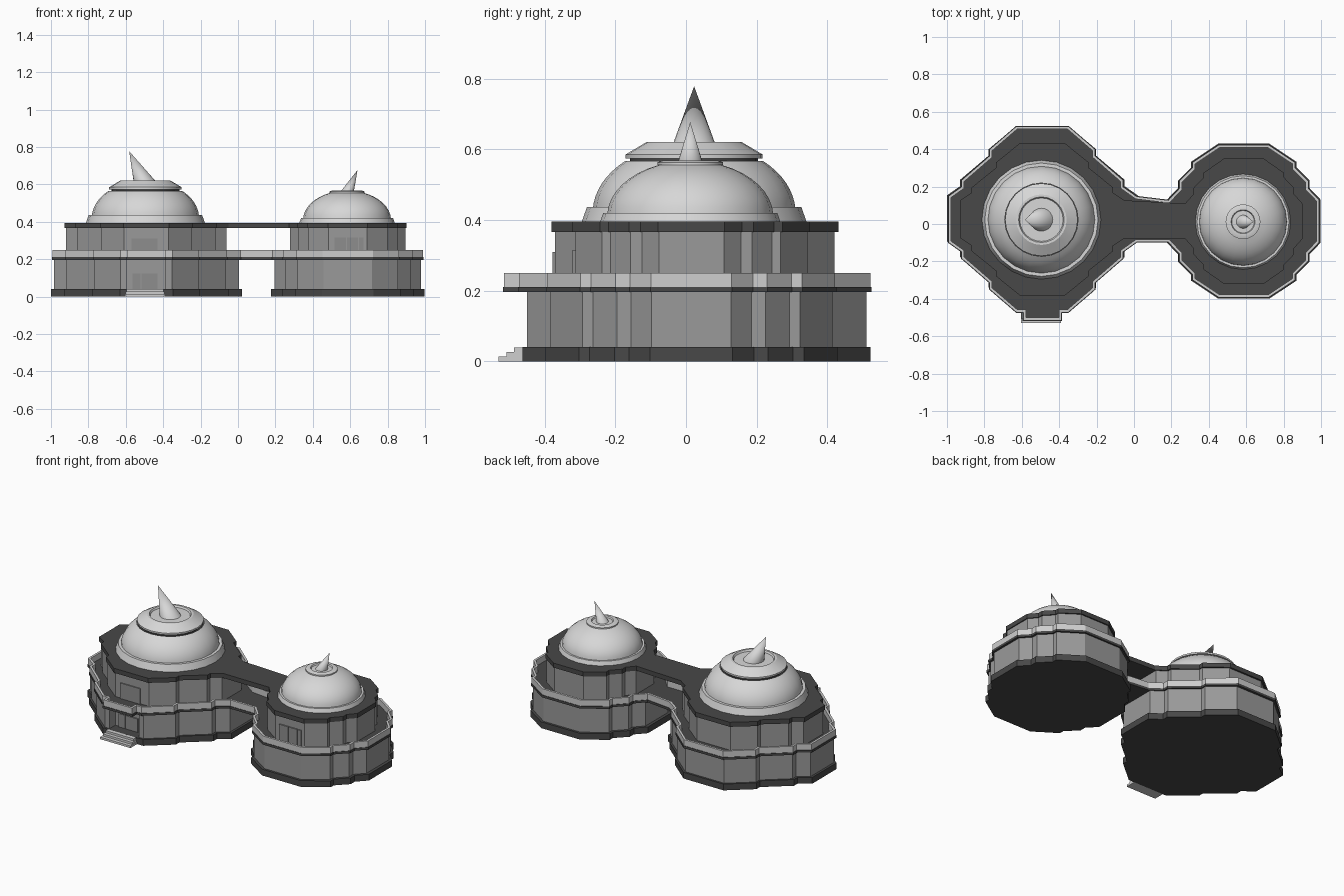
import bpy, bmesh, math
from mathutils import Vector

if "Cube" in bpy.data.objects:
    bpy.data.objects.remove(bpy.data.objects["Cube"])


def material(name, v):
    m = bpy.data.materials.new(name)
    m.diffuse_color = (v, v, v, 1)
    m.use_nodes = True
    m.node_tree.nodes["Principled BSDF"].inputs["Base Color"].default_value = m.diffuse_color
    return m


DARK = material("dark_slate", 0.065)
WALL = material("mid_grey_wall", 0.32)
DOOR = material("door_grey", 0.27)
LIGHT = material("light_trim", 0.62)
DOME = material("pale_dome", 0.68)


def finish(name, bm, mat, smooth=False):
    bmesh.ops.recalc_face_normals(bm, faces=bm.faces[:])
    me = bpy.data.meshes.new(name)
    bm.to_mesh(me)
    bm.free()
    me.materials.append(mat)
    ob = bpy.data.objects.new(name, me)
    bpy.context.collection.objects.link(ob)
    if smooth:
        bpy.ops.object.select_all(action='DESELECT')
        ob.select_set(True)
        bpy.context.view_layer.objects.active = ob
        bpy.ops.object.shade_smooth_by_angle(angle=math.radians(28))
    return ob


def prism(name, pts, z0, z1, mat):
    bm = bmesh.new()
    lo = [bm.verts.new((x, y, z0)) for x, y in pts]
    hi = [bm.verts.new((x, y, z1)) for x, y in pts]
    n = len(pts)
    for i in range(n):
        j = (i + 1) % n
        bm.faces.new((lo[i], lo[j], hi[j], hi[i]))
    bm.faces.new(hi)
    bm.faces.new(lo[::-1])
    return finish(name, bm, mat)


def box(name, x0, x1, y0, y1, z0, z1, mat):
    return prism(name, [(x0, y0), (x1, y0), (x1, y1), (x0, y1)], z0, z1, mat)


# Stepped outlines: one quadrant each, mirrored into a full ring
BIG = [(.505, .125), (.435, .175), (.435, .21), (.285, .34), (.285, .375), (.14, .5)]
SMALL = [(.405, .115), (.348, .175), (.348, .215), (.278, .285), (.278, .315), (.135, .41)]
BIG_C, SMALL_C = (-.49, .025), (.587, .015)


def ring(q, c, sx, sy, notch=None):
    pts = q + [(-x, y) for x, y in q[::-1]] + [(-x, -y) for x, y in q]
    if notch:  # balcony (outwards) or porch recess (inwards) on the front side
        pts += [(-.105, -.5), (-.105, -notch), (.105, -notch), (.105, -.5)]
    pts += [(x, -y) for x, y in q[::-1]]
    return [(c[0] + x * sx, c[1] + y * sy) for x, y in pts]


def joined(big, small):
    # both rings merged through a bridge between them
    return big + small[12:] + small[:12]


def inset(pts, d):
    out = []
    for i, p in enumerate(pts):
        a, b, c = Vector(pts[i - 1]), Vector(p), Vector(pts[(i + 1) % len(pts)])
        e, f = (b - a).normalized(), (c - b).normalized()
        n1, n2 = Vector((-e.y, e.x)), Vector((-f.y, f.x))
        m = (n1 + n2) / max(0.4, 1 + n1.dot(n2))
        out.append(tuple(b + m * d))
    return out


def parapet(name, pts, d0, d1, z0, z1, mat):
    bm = bmesh.new()
    rings = [[bm.verts.new((x, y, z)) for x, y in inset(pts, d)]
             for d, z in ((d0, z0), (d0, z1), (d1, z1), (d1, z0))]
    n = len(pts)
    for k in range(4):
        a, b = rings[k], rings[(k + 1) % 4]
        for i in range(n):
            j = (i + 1) % n
            bm.faces.new((a[i], a[j], b[j], b[i]))
    return finish(name, bm, mat)


def lathe(name, profile, c, mat, seg=24):
    bm = bmesh.new()
    rows = []
    for r, z in profile:
        if r == 0:
            rows.append([bm.verts.new((c[0], c[1], z))] * seg)
        else:
            rows.append([bm.verts.new((c[0] + r * math.cos(2 * math.pi * i / seg),
                                       c[1] + r * math.sin(2 * math.pi * i / seg), z))
                         for i in range(seg)])
    for a, b in zip(rows, rows[1:]):
        for i in range(seg):
            j = (i + 1) % seg
            vs = list(dict.fromkeys((a[i], a[j], b[j], b[i])))
            if len(vs) > 2:
                bm.faces.new(vs)
    return finish(name, bm, mat, True)


def spire(name, c, r, z0, tip, mat, seg=20):
    bm = bmesh.new()
    base = [bm.verts.new((c[0] + r * math.cos(2 * math.pi * i / seg),
                          c[1] + r * math.sin(2 * math.pi * i / seg), z0)) for i in range(seg)]
    top = bm.verts.new(tip)
    for i in range(seg):
        bm.faces.new((base[i], base[(i + 1) % seg], top))
    bm.faces.new(base[::-1])
    return finish(name, bm, mat, True)


def dome_arc(r, zc, h, z0, z1, n=8):
    a0, a1 = math.asin((z0 - zc) / h), math.asin((z1 - zc) / h)
    angles = [a0 + (a1 - a0) * i / n for i in range(n + 1)]
    return [(r * math.cos(a), zc + h * math.sin(a)) for a in angles]


# Ground plinths
prism("large_plinth", ring(BIG, (-.49, .03), 1.01, .985), 0, .04, DARK)
prism("small_plinth", ring(SMALL, SMALL_C, 1.012, 1.01), 0, .04, DARK)

# Ground floor walls, the large one with a porch recess
prism("large_lower_wall", ring(BIG, (-.49, .03), .98, .96, notch=.44), .04, .196, WALL)
prism("small_lower_wall", ring(SMALL, SMALL_C, .965, .975), .04, .196, WALL)

# Terrace slab with bridge and front balcony, and its parapet
terrace = joined(ring(BIG, BIG_C, 1, 1, notch=.543), ring(SMALL, SMALL_C, 1, 1))
prism("terrace_slab", terrace, .196, .211, DARK)
parapet("terrace_parapet", terrace, .003, .017, .211, .25, LIGHT)

# Upper floor walls
prism("large_upper_wall", ring(BIG, BIG_C, .85, .79), .211, .366, WALL)
prism("small_upper_wall", ring(SMALL, SMALL_C, .76, .8), .211, .366, WALL)

# Flat roof with upper bridge
roof = joined(ring(BIG, BIG_C, .868, .812), ring(SMALL, SMALL_C, .775, .82))
prism("roof_slab", roof, .366, .395, DARK)

# Entrance steps
for i in range(3):
    box(f"entrance_step_{i + 1}", -.605 + .004 * i, -.39 - .004 * i, -.53 + .022 * i, -.44,
        .0133 * i, .0133 * (i + 1), LIGHT)

# Doors
for x0, x1 in ((-.565, -.52), (-.516, -.43)):
    box("porch_door", x0, x1, -.4, -.391, .04, .125, DOOR)
box("large_terrace_door", -.57, -.43, -.377, -.369, .211, .31, DOOR)
for x0, x1 in ((.515, .578), (.582, .642), (.646, .67)):
    box("small_terrace_door", x0, x1, -.321, -.312, .211, .315, DOOR)

# Large dome: drum, shell, dark band, cap with sunken centre, bent spire
BD, SD = (-.495, .023), (.583, .012)
lathe("large_drum", [(.318, .395), (.303, .437), (.28, .437)], BD, DOME)
lathe("large_dome", dome_arc(.287, .42, .2, .43, .566), BD, DOME)
lathe("large_dome_band", [(.193, .562), (.181, .562), (.181, .575)], BD, DARK)
lathe("large_cap", [(.17, .574), (.194, .574), (.194, .585), (.135, .62), (.122, .62),
                    (.116, .609), (0, .612)], BD, DOME)
spire("large_spire", BD, .062, .609, (-.582, .023, .778), DOME)

# Small dome
lathe("small_drum", [(.255, .395), (.246, .42), (.228, .42)], SD, DOME)
lathe("small_dome", dome_arc(.235, .41, .157, .415, .555), SD, DOME)
lathe("small_cap", [(.07, .553), (.093, .555), (.093, .563), (.078, .568), (.064, .568),
                    (.06, .56), (0, .562)], SD, DOME)
spire("small_spire", SD, .036, .56, (.639, .012, .677), DOME)
